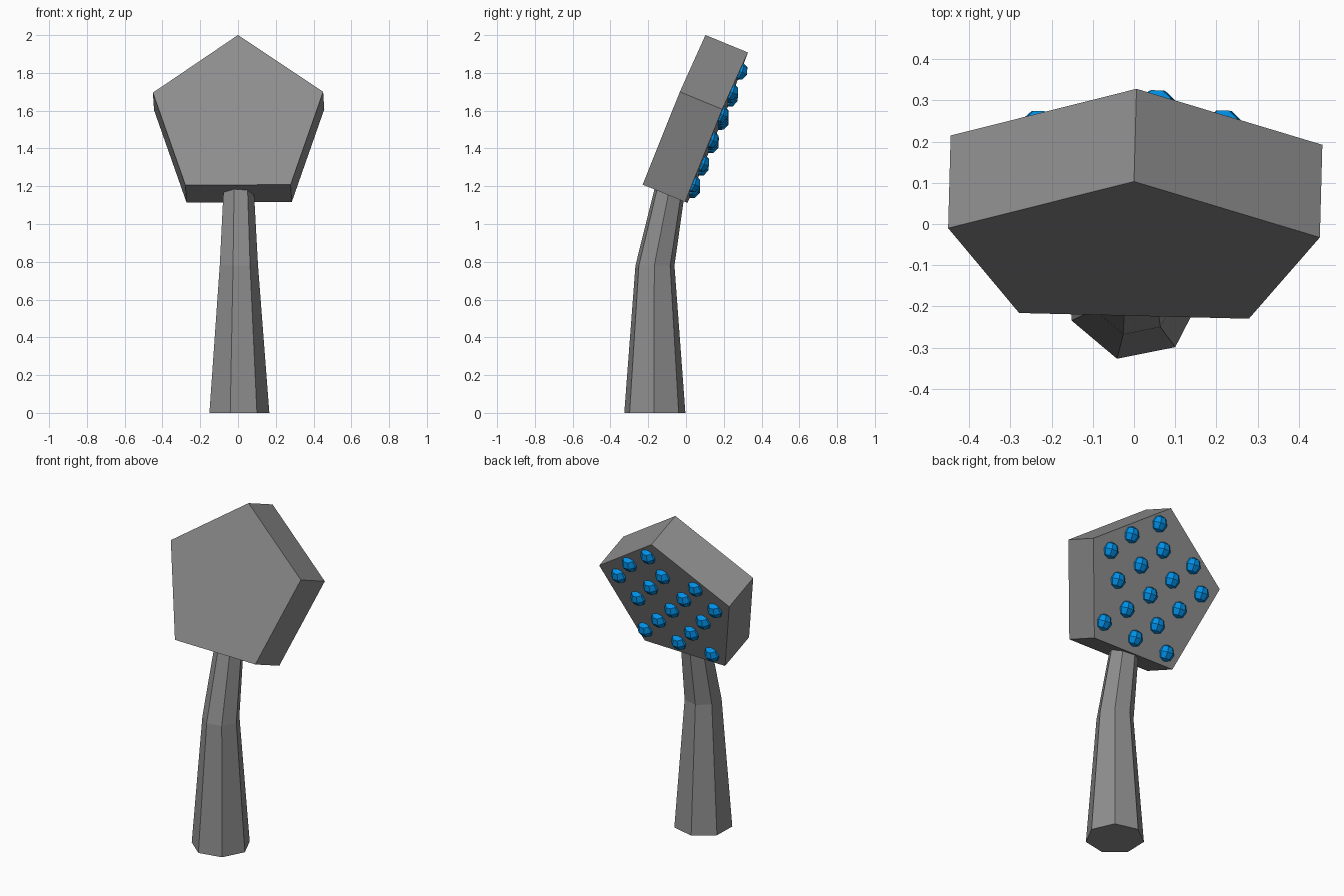
import bpy, bmesh
from math import sin, cos, radians, pi
from mathutils import Vector, Matrix

if "Cube" in bpy.data.objects:
    bpy.data.objects.remove(bpy.data.objects["Cube"])


def make_material(name, r, g, b):
    mat = bpy.data.materials.new(name)
    mat.diffuse_color = (r, g, b, 1)
    mat.use_nodes = True
    mat.node_tree.nodes["Principled BSDF"].inputs["Base Color"].default_value = mat.diffuse_color
    return mat


def make_object(name, bm, mat):
    bmesh.ops.recalc_face_normals(bm, faces=bm.faces)
    me = bpy.data.meshes.new(name)
    bm.to_mesh(me)
    bm.free()
    me.materials.append(mat)
    ob = bpy.data.objects.new(name, me)
    bpy.context.collection.objects.link(ob)
    return ob


def loft(name, rings, mat):
    """Skin a list of point rings and cap both ends."""
    bm = bmesh.new()
    loops = [[bm.verts.new(p) for p in ring] for ring in rings]
    n = len(loops[0])
    for a, b in zip(loops, loops[1:]):
        for i in range(n):
            j = (i + 1) % n
            bm.faces.new((a[i], a[j], b[j], b[i]))
    bm.faces.new(loops[0])
    bm.faces.new(loops[-1])
    return make_object(name, bm, mat)


dark_grey = make_material("dark_grey", 0.27, 0.27, 0.27)
blue = make_material("blue", 0.0, 0.28, 0.8)

# Tilted frame of the head: across, up the face, out of the back
U = Vector((1, -0.025, 0.005)).normalized()
V = Vector((0, 0.38, 0.925)).normalized()
N = V.cross(U).normalized()
CENTRE = Vector((0, -0.077, 1.562))
RADIUS, DEPTH = 0.474, 0.243


def on_head(u, v, d):
    return CENTRE + U * (u * RADIUS) + V * (v * RADIUS) + N * d


# Head: five-sided block
angles = [pi / 2 + i * 2 * pi / 5 for i in range(5)]
loft("head", [[on_head(cos(a), sin(a), d) for a in angles] for d in (0, DEPTH)], dark_grey)

# Handle: seven-sided tapered grip, bent toward the head (y, z, radius)
sections = [(-0.166, 0, 0.166), (-0.165, 0.78, 0.106), (-0.083, 1.2, 0.083)]
loft("handle", [[(r * cos(radians(-1.5) + i * 2 * pi / 7),
                  y + r * sin(radians(-1.5) + i * 2 * pi / 7), z)
                 for i in range(7)] for y, z, r in sections], dark_grey)

# Studs: small faceted balls half sunk into the back, poles along the face
studs = [(.13, .77), (.47, .52), (.70, .25), (-.01, .49), (.24, .22), (-.475, .45),
         (.50, -.055), (-.24, .195), (.01, -.075), (-.685, .17), (.275, -.34),
         (-.44, -.11), (.54, -.59), (-.195, -.385), (.06, -.63), (-.42, -.655)]
tilt = Matrix((U, N, V)).transposed().to_4x4() @ Matrix.Rotation(pi / 8, 4, 'Z')
bm = bmesh.new()
for u, v in studs:
    m = Matrix.Translation(on_head(u - 0.025, v, DEPTH - 0.005)) @ tilt
    bmesh.ops.create_uvsphere(bm, u_segments=8, v_segments=4, radius=0.05, matrix=m)
make_object("studs", bm, blue)
